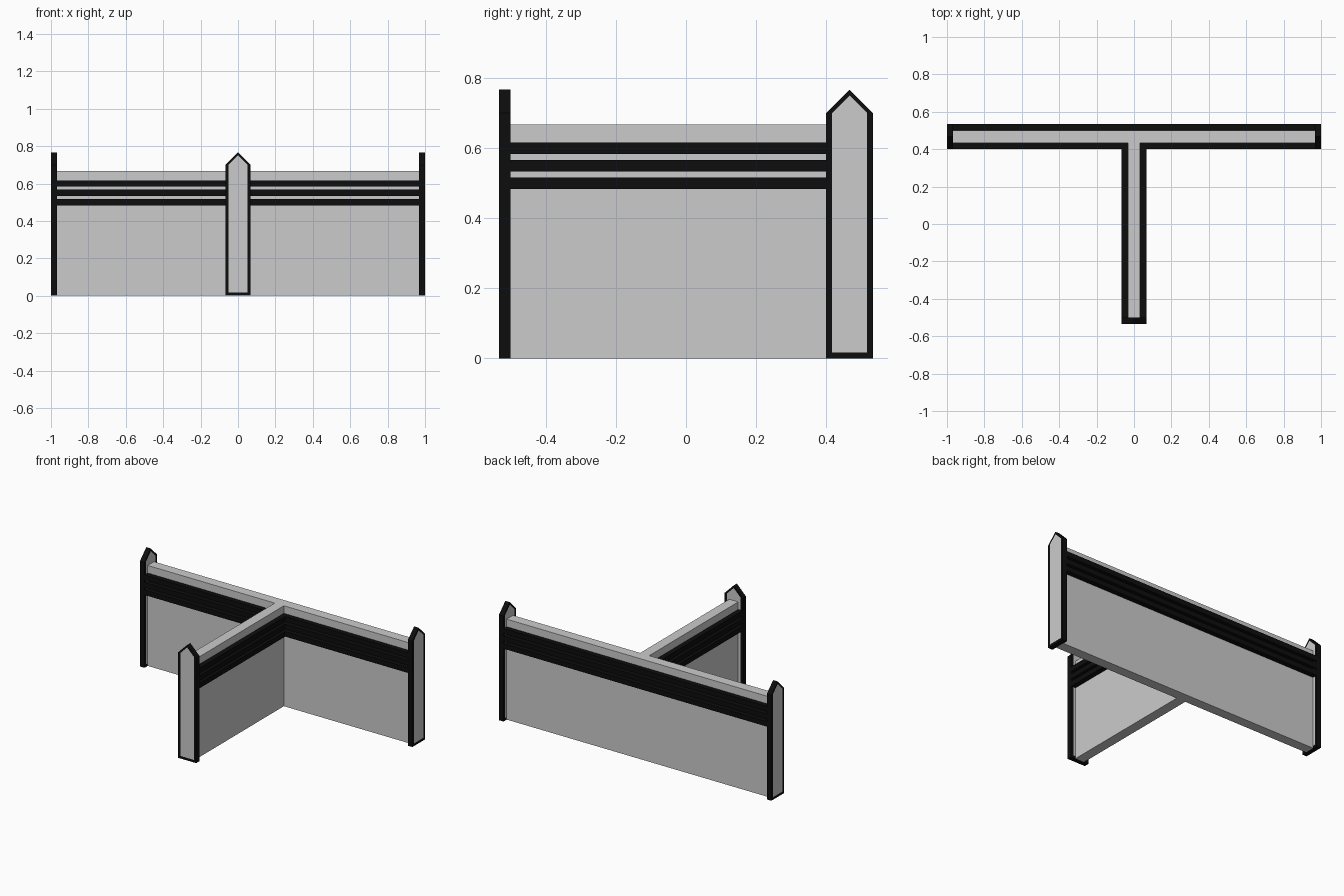
import bpy, bmesh
from mathutils import Matrix, Vector

if "Cube" in bpy.data.objects:
    bpy.data.objects.remove(bpy.data.objects["Cube"])

U = 1 / 30            # building module: the wall is 60 modules long
YC = 14               # centre line of the long wall, in modules

black = bpy.data.materials.new("black_trim")
black.diffuse_color = (0.004, 0.004, 0.004, 1)
black.use_nodes = True
black.node_tree.nodes["Principled BSDF"].inputs["Base Color"].default_value = black.diffuse_color
grey = bpy.data.materials.new("grey_panel")
grey.diffuse_color = (0.8, 0.8, 0.8, 1)
grey.use_nodes = True
grey.node_tree.nodes["Principled BSDF"].inputs["Base Color"].default_value = grey.diffuse_color


def finish(name, bm, mats=()):
    bmesh.ops.recalc_face_normals(bm, faces=bm.faces)
    me = bpy.data.meshes.new(name)
    bm.to_mesh(me)
    bm.free()
    for m in mats:
        me.materials.append(m)
    ob = bpy.data.objects.new(name, me)
    bpy.context.collection.objects.link(ob)
    return ob


def prism(name, outline, z0, z1, mats=()):
    """Extrude a plan outline (modules) from z0 to z1."""
    bm = bmesh.new()
    f = bm.faces.new([bm.verts.new((x * U, y * U, z0 * U)) for x, y in outline])
    r = bmesh.ops.extrude_face_region(bm, geom=[f])
    bmesh.ops.translate(bm, vec=(0, 0, (z1 - z0) * U),
                        verts=[v for v in r["geom"] if isinstance(v, bmesh.types.BMVert)])
    return finish(name, bm, mats)


def post(name, centre, along_x):
    """Pointed end plate: black rim with a grey panel on both faces."""
    outer = [(-2, 0), (2, 0), (2, 21), (0, 23), (-2, 21)]
    inner = [(-1.5, .5), (1.5, .5), (1.5, 21), (0, 22.5), (-1.5, 21)]
    bm = bmesh.new()

    def loop(pts, d):
        out = []
        for w, z in pts:
            p = Vector((d, w, z)) if along_x else Vector((w, d, z))
            out.append(bm.verts.new((p + Vector((*centre, 0))) * U))
        return out

    sides = [(loop(outer, d), loop(inner, d)) for d in (-.5, .5)]
    for o, i in sides:
        bm.faces.new(i).material_index = 1
        for k in range(5):
            n = (k + 1) % 5
            bm.faces.new((o[k], o[n], i[n], i[k]))
    a, b = sides[0][0], sides[1][0]
    for k in range(5):
        n = (k + 1) % 5
        bm.faces.new((a[k], a[n], b[n], b[k]))
    return finish(name, bm, (black, grey))


# T-shaped wall
prism("wall", [(-29, YC + 1), (-29, YC - 1), (-1, YC - 1), (-1, -15),
               (1, -15), (1, YC - 1), (29, YC - 1), (29, YC + 1)], 0, 20)

# Three black rails: one along the back, one in each inner corner
for i, z in enumerate((15, 16.5, 18), 1):
    prism(f"back_rail_{i}", [(-29, YC + 1), (29, YC + 1), (29, YC + 2), (-29, YC + 2)],
          z - .5, z + .5, (black,))
    for side, s in (("left", -1), ("right", 1)):
        corner = [(1, -15), (2, -15), (2, YC - 2), (29, YC - 2), (29, YC - 1), (1, YC - 1)]
        prism(f"{side}_corner_rail_{i}", [(s * x, y) for x, y in corner],
              z - .5, z + .5, (black,))

# End posts
post("left_post", (-29.5, YC), True)
post("right_post", (29.5, YC), True)
post("front_post", (0, -15.5), False)
